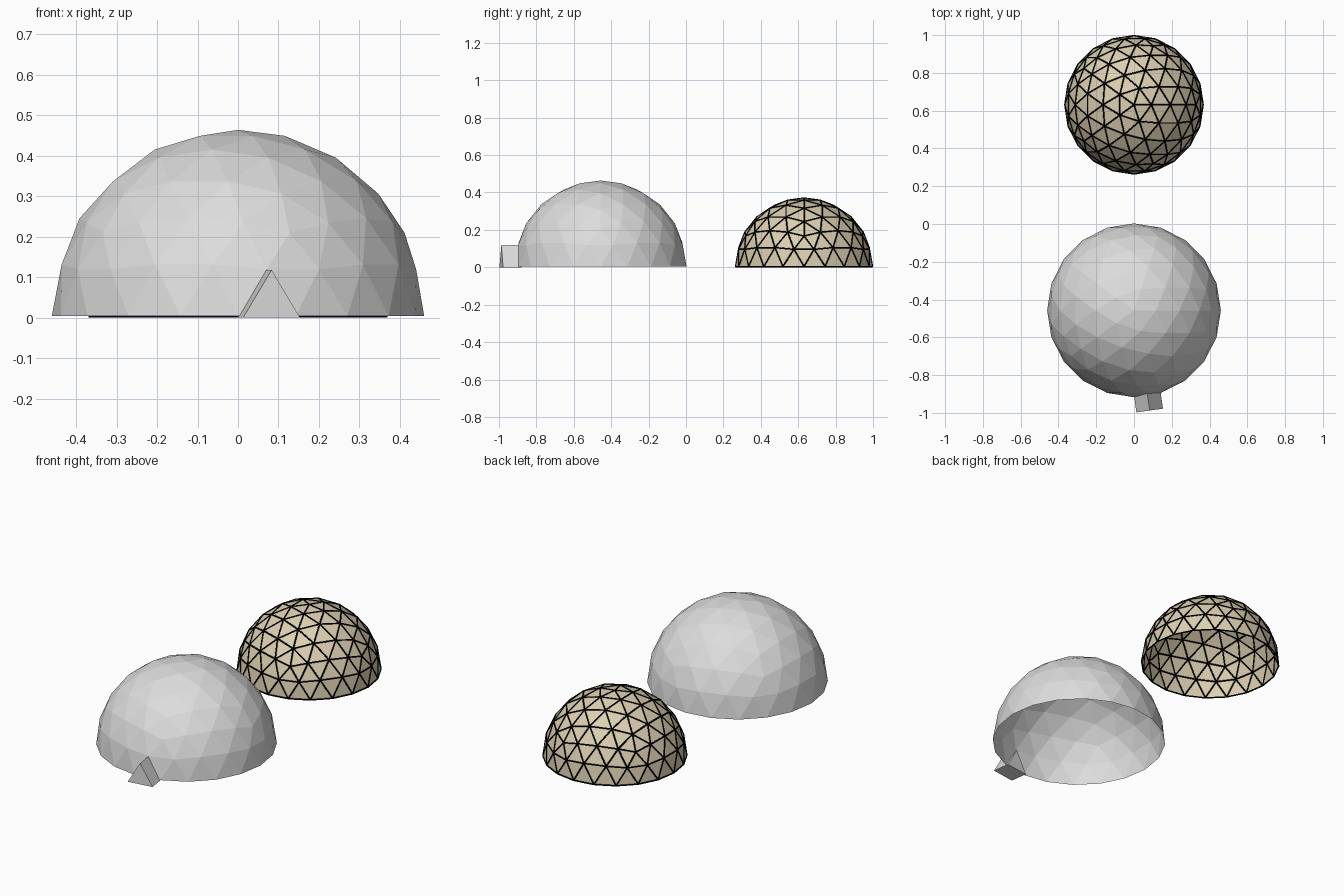
import bpy, bmesh, math
from mathutils import Matrix, Vector

cube = bpy.data.objects.get("Cube")
if cube:
    bpy.data.objects.remove(cube, do_unlink=True)

STRUT = 0.004  # strut radius, which also lifts the dome rims


def material(name, color):
    mat = bpy.data.materials.new(name)
    mat.use_nodes = True
    mat.diffuse_color = color
    mat.node_tree.nodes["Principled BSDF"].inputs["Base Color"].default_value = color
    return mat


def finish(name, bm, mat, location):
    mesh = bpy.data.meshes.new(name)
    bm.to_mesh(mesh)
    bm.free()
    mesh.materials.append(mat)
    obj = bpy.data.objects.new(name, mesh)
    obj.location = location
    bpy.context.collection.objects.link(obj)
    return obj


def geodesic(radius):
    """Open half sphere: icosahedron faces split in four, pushed out to a sphere."""
    bm = bmesh.new()
    bmesh.ops.create_icosphere(bm, subdivisions=1, radius=1)
    bmesh.ops.subdivide_edges(bm, edges=bm.edges[:], cuts=3, use_grid_fill=True)
    for v in bm.verts:
        v.co = v.co.normalized() * radius
    low = [f for f in bm.faces if f.calc_center_median().z < 0]
    bmesh.ops.delete(bm, geom=low, context='FACES')
    return bm


grey = material("light grey", (0.72, 0.72, 0.72, 1))
tan = material("sand", (0.72, 0.63, 0.44, 1))
black = material("black", (0.0, 0.0, 0.0, 1))

# Large plain dome
finish("large_dome", geodesic(0.46), grey, (0, -0.457, STRUT))

# Small dome skin with a strut along every edge
small_at = (0, 0.631, STRUT)
skin = geodesic(0.366)
struts = bmesh.new()
for edge in skin.edges:
    a, b = (v.co for v in edge.verts)
    turn = (b - a).to_track_quat('Z', 'Y').to_matrix().to_4x4()
    bmesh.ops.create_cone(struts, cap_ends=True, segments=8, radius1=STRUT, radius2=STRUT,
                          depth=(b - a).length, matrix=Matrix.Translation((a + b) / 2) @ turn)
finish("small_dome_skin", skin, tan, small_at)
finish("small_dome_struts", struts, black, small_at)

# Triangular entrance, turned slightly about the vertical
entry = bmesh.new()
profile = [(-0.071, 0), (0.071, 0), (0, 0.118)]
face = entry.faces.new([entry.verts.new((x, -0.05, z)) for x, z in profile])
ext = bmesh.ops.extrude_face_region(entry, geom=[face])
bmesh.ops.translate(entry, vec=Vector((0, 0.1, 0)),
                    verts=[g for g in ext["geom"] if isinstance(g, bmesh.types.BMVert)])
bmesh.ops.recalc_face_normals(entry, faces=entry.faces[:])
door = finish("entrance", entry, grey, (0.076, -0.938, 0))
door.rotation_euler.z = math.radians(8)
